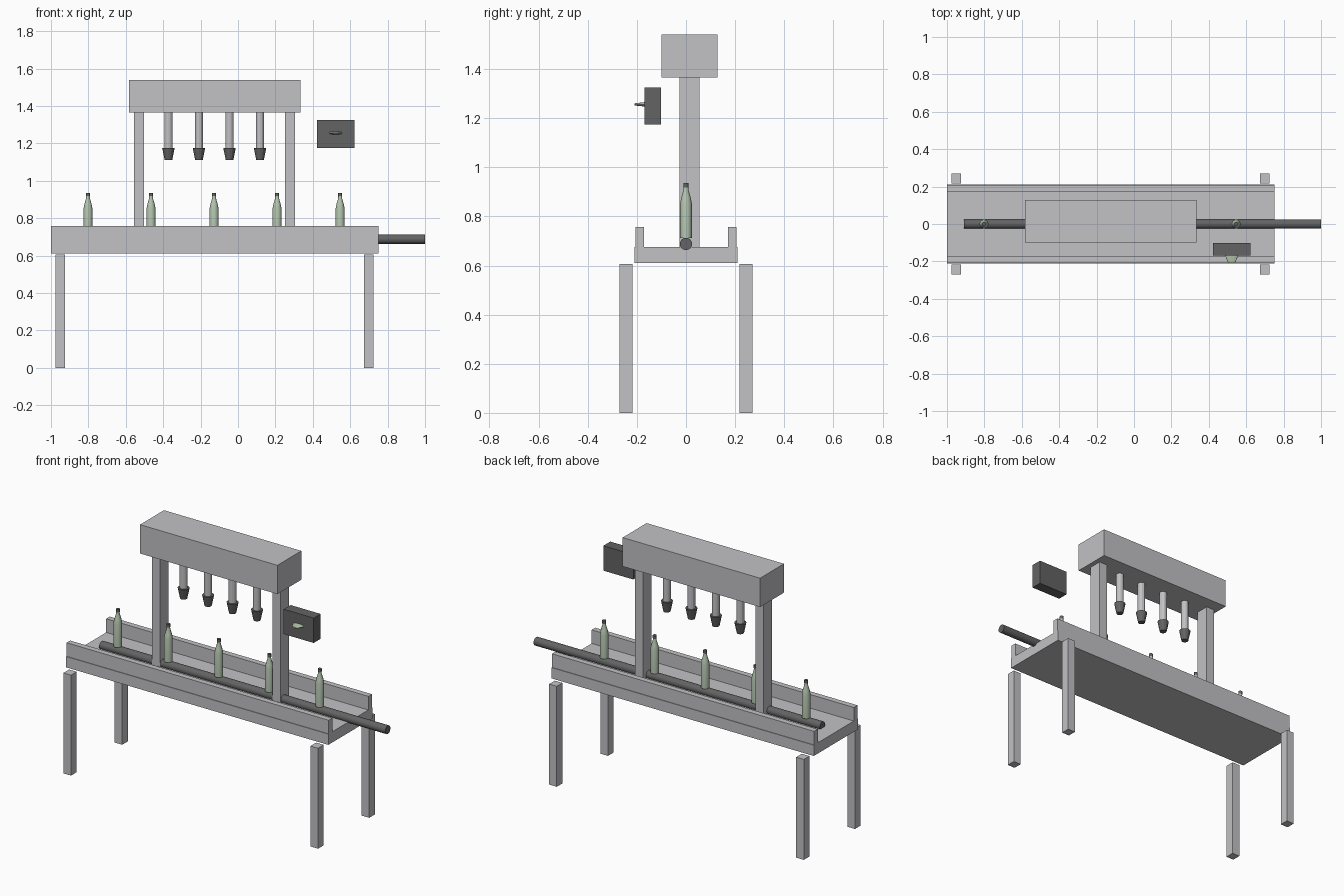
import bpy
import math

cube = bpy.data.objects.get("Cube")
if cube:
    bpy.data.objects.remove(cube, do_unlink=True)


def material(name, rgb):
    m = bpy.data.materials.new(name)
    m.use_nodes = True
    m.diffuse_color = (*rgb, 1)
    m.node_tree.nodes["Principled BSDF"].inputs["Base Color"].default_value = (*rgb, 1)
    return m


STEEL = material("light steel", (0.54, 0.54, 0.56))
DARK = material("dark rubber", (0.125, 0.125, 0.128))
GLASS = material("pale green glass", (0.46, 0.56, 0.43))


def box(name, x, y, z, mat):
    """Box from (min, max) pairs on each axis."""
    bpy.ops.mesh.primitive_cube_add(size=1, location=[sum(r) / 2 for r in (x, y, z)])
    ob = bpy.context.object
    ob.name = name
    ob.scale = [r[1] - r[0] for r in (x, y, z)]
    bpy.ops.object.transform_apply(location=False, rotation=False, scale=True)
    ob.data.materials.append(mat)
    return ob


def lathe(name, profile, loc, mat, sides=16, rot=(0, 0, 0), smooth=True):
    """Capped solid of revolution about local z from (radius, height) points."""
    verts, faces = [], []
    for r, h in profile:
        for i in range(sides):
            a = 2 * math.pi * i / sides
            verts.append((r * math.cos(a), r * math.sin(a), h))
    for k in range(len(profile) - 1):
        for i in range(sides):
            j = (i + 1) % sides
            a, b = k * sides, (k + 1) * sides
            faces.append((a + i, a + j, b + j, b + i))
    faces.append(tuple(reversed(range(sides))))
    faces.append(tuple(range(len(verts) - sides, len(verts))))
    me = bpy.data.meshes.new(name)
    me.from_pydata(verts, [], faces)
    ob = bpy.data.objects.new(name, me)
    bpy.context.collection.objects.link(ob)
    ob.location, ob.rotation_euler = loc, rot
    me.materials.append(mat)
    if smooth:
        bpy.ops.object.select_all(action='DESELECT')
        ob.select_set(True)
        bpy.context.view_layer.objects.active = ob
        bpy.ops.object.shade_smooth_by_angle(angle=math.radians(28))
    return ob


# Conveyor bed, side rails and legs
box("conveyor_bed", (-1, 0.75), (-0.21, 0.21), (0.61, 0.675), STEEL)
for side, s in (("right", -1), ("left", 1)):
    rail = sorted((s * 0.172, s * 0.206))
    leg = sorted((s * 0.217, s * 0.271))
    tag = "front" if s < 0 else "back"
    box(f"{tag}_rail", (-1, 0.75), rail, (0.675, 0.757), STEEL)
    box(f"{tag}_right_leg", (-0.976, -0.925), leg, (0, 0.606), STEEL)
    box(f"{tag}_left_leg", (0.673, 0.724), leg, (0, 0.606), STEEL)

# Drive shaft along the bed
lathe("drive_shaft", [(0.025, 0), (0.025, 1.91)], (-0.91, 0, 0.688), DARK,
      rot=(0, math.pi / 2, 0))

# Filling gantry
box("right_post", (-0.556, -0.503), (-0.027, 0.054), (0.675, 1.367), STEEL)
box("left_post", (0.25, 0.304), (-0.027, 0.054), (0.675, 1.367), STEEL)
box("filler_head", (-0.584, 0.333), (-0.1, 0.128), (1.366, 1.54), STEEL)

# Filling nozzles
for i in range(4):
    pos = (-0.372 + 0.1633 * i, 0.013, 0)
    lathe(f"nozzle_tube_{i + 1}", [(0.022, 1.17), (0.022, 1.37)], pos, STEEL, 12, smooth=False)
    lathe(f"nozzle_tip_{i + 1}", [(0.02, 1.11), (0.033, 1.174)], pos, DARK, 12, smooth=False)

# Bottles with caps
for i in range(5):
    pos = (-0.802 + 0.337 * i, 0, 0.712)
    lathe(f"bottle_{i + 1}", [(0.024, 0), (0.024, 0.14), (0.019, 0.165), (0.011, 0.192),
                              (0.01, 0.206)], pos, GLASS)
    lathe(f"bottle_cap_{i + 1}", [(0.011, 0.206), (0.011, 0.224)], pos, DARK)

# Control box with a flattened, tapered knob
box("control_box", (0.423, 0.623), (-0.168, -0.102), (1.175, 1.325), DARK)
knob = lathe("control_knob", [(0.036, 0), (0.018, 0.042)], (0.522, -0.167, 1.256), GLASS, 12,
             rot=(math.pi / 2, 0, 0), smooth=False)
knob.scale = (1, 0.25, 1)
